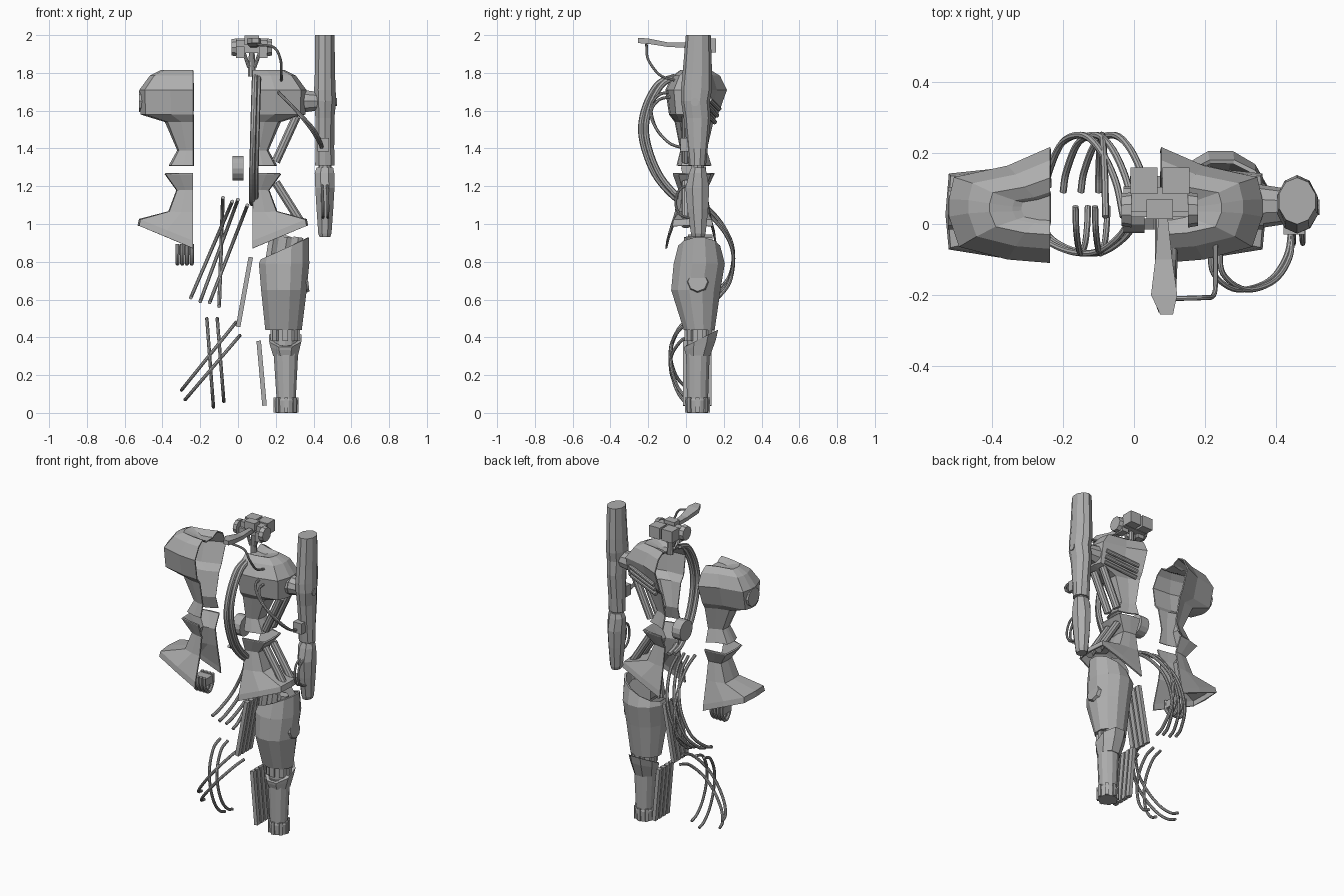
import bpy, bmesh, math
from mathutils import Vector, Matrix

grey = bpy.data.materials.new("plain_grey")
grey.diffuse_color = (0.42, 0.42, 0.42, 1)


def finish(name, bm, thick=0.0):
    bmesh.ops.recalc_face_normals(bm, faces=bm.faces)
    me = bpy.data.meshes.new(name)
    bm.to_mesh(me)
    bm.free()
    me.materials.append(grey)
    ob = bpy.data.objects.new(name, me)
    bpy.context.collection.objects.link(ob)
    if thick:
        m = ob.modifiers.new("thickness", "SOLIDIFY")
        m.thickness = thick
        m.offset = -1
    return ob


def loft(name, rings, closed=True, bottom=True, top=True, thick=0.0):
    bm = bmesh.new()
    vs = [[bm.verts.new(p) for p in r] for r in rings]
    n = len(vs[0])
    for a, b in zip(vs, vs[1:]):
        for i in range(n if closed else n - 1):
            j = (i + 1) % n
            bm.faces.new((a[i], a[j], b[j], b[i]))
    if top:
        bm.faces.new(vs[0])
    if bottom:
        bm.faces.new(vs[-1])
    return finish(name, bm, thick)


def ellipse(z, cx, rx, cy, ry, tilt=0.0, ytilt=0.0, n=10):
    out = []
    for i in range(n):
        a = 2 * math.pi * (i + 0.5) / n
        c, s = math.cos(a), math.sin(a)
        out.append((cx + rx * c, cy + ry * s, z + tilt * c + ytilt * s))
    return out


def box(name, c, s, rot=None):
    bm = bmesh.new()
    bmesh.ops.create_cube(bm, size=1)
    bm.transform(Matrix.Translation(c) @ (rot or Matrix()) @ Matrix.Diagonal((*s, 1)))
    return finish(name, bm)


def rod(name, a, b, r, r2=None, n=10):
    a, b = Vector(a), Vector(b)
    bm = bmesh.new()
    bmesh.ops.create_cone(bm, cap_ends=True, segments=n, radius1=r,
                          radius2=r if r2 is None else r2, depth=(b - a).length)
    q = Vector((0, 0, 1)).rotation_difference(b - a).to_matrix().to_4x4()
    bm.transform(Matrix.Translation((a + b) / 2) @ q)
    return finish(name, bm)


def cable(name, pts, r):
    # smooth path through the points, swept with a round section
    p = [Vector(v) for v in pts]
    p = [2 * p[0] - p[1]] + p + [2 * p[-1] - p[-2]]
    path = []
    for i in range(1, len(p) - 2):
        for k in range(6):
            t = k / 6
            a, b, c, d = p[i - 1:i + 3]
            path.append(0.5 * (2 * b + (c - a) * t + (2 * a - 5 * b + 4 * c - d) * t * t
                               + (3 * b - a - 3 * c + d) * t ** 3))
    path.append(p[-2])
    rings, u = [], None
    for i, q in enumerate(path):
        t = (path[min(i + 1, len(path) - 1)] - path[max(i - 1, 0)]).normalized()
        if u is None:
            u = t.orthogonal()
        u = (u - t * u.dot(t)).normalized()
        w = t.cross(u)
        rings.append([q + r * (math.cos(k * math.pi / 4) * u + math.sin(k * math.pi / 4) * w)
                      for k in range(8)])
    return loft(name, rings)


# half torso shells, open at the cut plane
ROUND = [(0, 0), (.42, .03), (.9, .14), (1, .4), (1, .55), (.95, .74), (.42, .84), (0, 1)]
BOXY = [(0, 0), (.5, .06), (.98, .14), (1, .5), (.98, .92), (.5, .97), (0, 1)]
CHEST = [(1.79, .08, .01, .08), (1.80, .105, 0, .09), (1.815, .17, -.03, .13), (1.785, .23, -.07, .18),
         (1.71, .285, -.11, .217), (1.58, .28, -.09, .17), (1.54, .15, -.06, .145),
         (1.39, .085, -.03, .11), (1.31, .13, -.05, .135)]
SKIRT = [(1.27, .145, -.06, .14), (1.265, .14, -.06, .14), (1.18, .08, -.03, .10),
         (1.06, .125, -.05, .12), (.91, .28, -.095, .15), (.87, .285, -.10, .155)]
SLOPE = [0, 0, 0, 0, .11, .12]


def half(section, row, x0, s, slope=0):
    z, w, f, b = row
    return [(x0 + s * w * u, f + (b - f) * v, z + slope * u) for u, v in section]


for side, x0, s in (("left", -.237, -1), ("right", .077, 1)):
    loft(side + "_chest_shell", [half(ROUND, r, x0, s) for r in CHEST], False, False, True, .008)
    loft(side + "_skirt_shell", [half(BOXY, r, x0, s, k) for r, k in zip(SKIRT, SLOPE)],
         False, False, False, .01)
    # round shoulder boss
    rod(side + "_shoulder_boss", (x0 + s * .25, .045, 1.65), (x0 + s * .288, .045, 1.65), .06)

# side struts of the built half
for y in (.0, .08):
    rod("upper_strut", (.31, y, 1.57), (.20, y, 1.33), .024)
    rod("lower_strut", (.20, y, 1.22), (.345, y, .99), .024)
for k in range(3):
    rod("back_rod", (.32, .125 - .008 * k, 1.66 - .035 * k), (.11, .175 - .012 * k, 1.61 - .035 * k), .013)
rod("waist_disc", (-.03, .04, 1.295), (.03, .04, 1.295), .066, n=14)

# ribbed hip piece hanging from the left shell
for k in range(4):
    x = -.32 + .025 * k
    cable("hip_rib", [(x, .045 + .045 * math.cos(a), .87 - .08 * math.sin(a))
                      for a in (-.3, .4, 1.1, 1.57, 2.04, 2.74, 3.44)], .011)
box("hip_bar", (-.285, .045, .86), (.09, .07, .05))

# arm
loft("upper_arm", [ellipse(*r) for r in (
    (2.0, .46, .054, .065, .066), (1.8, .46, .056, .06, .078), (1.71, .46, .06, .055, .082),
    (1.65, .462, .06, .05, .076), (1.56, .46, .053, .06, .072), (1.40, .46, .052, .06, .055),
    (1.31, .46, .054, .06, .046))])
rod("elbow_pin", (.46, .062, 1.34), (.46, .062, 1.26), .035)
loft("forearm", [ellipse(*r, n=8) for r in (
    (1.30, .46, .047, .065, .04), (1.27, .458, .056, .063, .05), (1.19, .46, .055, .06, .068),
    (1.08, .46, .048, .062, .06), (.95, .46, .038, .065, .042), (.93, .46, .03, .065, .036))])
rod("shoulder_joint", (.30, .05, 1.65), (.43, .05, 1.65), .07, .05)
rod("shoulder_cap", (.50, .047, 1.645), (.523, .047, 1.645), .022)
box("elbow_plug", (.452, -.005, 1.42), (.06, .05, .07))

# leg
loft("thigh", [ellipse(*r, n=12) for r in (
    (.87, .248, .133, .07, .115, .06), (.79, .244, .138, .07, .14), (.65, .243, .125, .052, .135),
    (.44, .241, .1, .07, .085))], top=False, thick=.012)
rod("hip_joint", (.24, .01, .86), (.24, .14, .86), .085, n=10)
for x in (.17, .24, .30):
    rod("hip_lug", (x, .02, .80), (x + .02, .02, .93), .03, n=6)
rod("knee_disc", (.33, .062, .69), (.372, .062, .695), .065, .052, n=8)
rod("knee_core", (.25, .07, .46), (.25, .07, .34), .066, n=12)
loft("shin_cuff", [ellipse(*r, n=8) for r in (
    (.395, .25, .092, .08, .098, 0, .05), (.36, .25, .085, .075, .09, 0, .03),
    (.30, .252, .07, .065, .068))])
loft("shin", [ellipse(*r, n=12) for r in (
    (.36, .253, .07, .063, .066), (.08, .255, .053, .061, .058), (.02, .255, .05, .061, .056))])
loft("ankle", [ellipse(*r, n=12) for r in (
    (.075, .255, .058, .061, .06), (.065, .255, .062, .061, .063), (0, .255, .058, .061, .058))])
for k in range(8):
    a = math.pi / 4 * k
    rot = Matrix.Rotation(a, 4, 'Z')
    box("ankle_rib", (.255 + .06 * math.cos(a), .061 + .06 * math.sin(a), .042), (.012, .02, .08), rot)
    box("knee_rib", (.25 + .072 * math.cos(a), .072 + .072 * math.sin(a), .41), (.014, .03, .06), rot)

# loose slats beside the leg
for k in range(4):
    y = .0 + .04 * k
    box("thigh_slat", (.034, y, .64), (.024, .03, .375), Matrix.Rotation(.18, 4, 'Y'))
    box("shin_slat", (.125, y, .21), (.024, .03, .345), Matrix.Rotation(-.09, 4, 'Y'))

# head
HX = .073
rod("neck", (HX, .06, 1.78), (HX, .06, 1.93), .022, .015)
for s in (-1, 1):
    box("head_rear_block", (HX + s * .045, .122, 1.945), (.076, .075, .075))
    box("head_lower_block", (HX + s * .06, .05, 1.91), (.045, .06, .06))
    rod("ear_disc", (HX + s * .08, .04, 1.935), (HX + s * .108, .04, 1.935), .05, .045)
    rod("jaw_rod", (HX + s * .015, .05, 1.83), (HX + s * .05, .05, 1.93), .01)
box("head_top_block", (HX, .042, 1.972), (.075, .055, .05))
box("head_core", (HX, .07, 1.94), (.16, .07, .07))
loft("snout", [[(cx + w * a, y, z + h * b) for a, b in ((-1, -1), (1, -1), (1, 1), (-1, 1))]
               for y, cx, w, z, h in ((.03, .082, .012, 1.945, .014), (-.10, .084, .024, 1.95, .012),
                                      (-.20, .085, .037, 1.968, .014), (-.255, .092, .018, 1.972, .014))])

# cables: head, spine, arm
cable("head_cable", [(.10, -.21, 1.95), (.19, -.208, 1.935), (.225, -.20, 1.87),
                     (.23, -.14, 1.79), (.23, -.06, 1.76)], .007)
for k in range(2):
    d, e = .026 * k, .018 * k
    cable("spine_cable", [(.09 + e, -.06 + d, 1.78), (.088 + e, -.15 + d, 1.74), (.084 + e, -.22 + d, 1.61),
                          (.08 + e, -.235 + d, 1.46), (.075 + e, -.17 + d, 1.27),
                          (.075 + e, -.06 + d, 1.14), (.075 + e, .02 + d, 1.11)], .016)
    cable("arm_cable", [(.215 + d, -.06, 1.70 - d), (.225 + d, -.14, 1.685 - d), (.29 + d, -.185, 1.62 - d),
                        (.38 + d * .6, -.16, 1.51), (.43 + d * .4, -.09, 1.43), (.443, -.01, 1.40)], .008)
    cable("forearm_cable", [(.447 + d, .02, 1.21), (.447 + d, -.035, 1.18), (.45 + d, -.055, 1.11),
                            (.45 + d, -.03, 1.05), (.45 + d, .03, 1.03)], .007)

# loose cable bundles behind the thigh and before the shin
PROF = ((0, .02), (.1, .12), (.3, .21), (.52, .25), (.78, .23), (.95, .15), (1, .09))
for a, za, b, zb in ((-.03, 1.12, -.25, .61), (.0, 1.13, -.20, .59),
                     (.05, 1.10, -.15, .585), (-.08, 1.14, -.10, .565)):
    cable("thigh_cable", [(a + (b - a) * t, y, za + (zb - za) * t) for t, y in PROF], .01)
PROF = ((0, .05), (.07, -.02), (.3, -.075), (.55, -.08), (.8, -.05), (.95, 0), (1, .05))
for a, za, b, zb in ((-.01, .48, -.30, .12), (.01, .41, -.28, .07),
                     (-.165, .50, -.13, .03), (-.11, .50, -.075, .06)):
    cable("shin_cable", [(a + (b - a) * t, y, za + (zb - za) * t) for t, y in PROF], .009)
